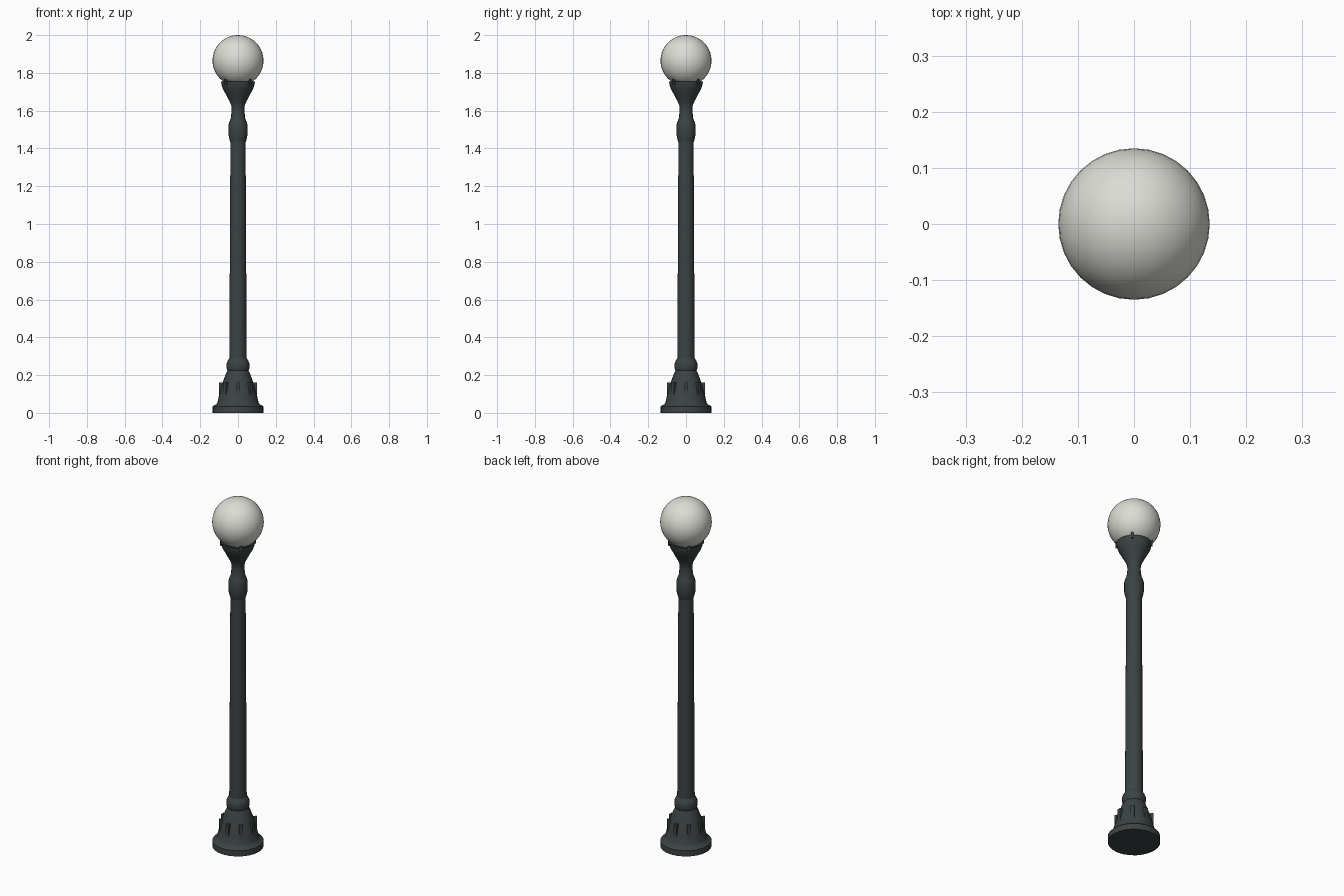
import bpy, bmesh
from math import pi, sin, cos, radians
from mathutils import Matrix, Vector

if "Cube" in bpy.data.objects:
    bpy.data.objects.remove(bpy.data.objects["Cube"], do_unlink=True)


def material(name, rgb):
    m = bpy.data.materials.new(name)
    m.use_nodes = True
    m.diffuse_color = (*rgb, 1)
    m.node_tree.nodes["Principled BSDF"].inputs["Base Color"].default_value = (*rgb, 1)
    return m


iron = material("dark_iron", (0.045, 0.056, 0.056))
glass = material("frosted_white", (0.72, 0.72, 0.67))


def finish(bm, name, mat, smooth=True):
    bmesh.ops.recalc_face_normals(bm, faces=bm.faces)
    me = bpy.data.meshes.new(name)
    bm.to_mesh(me)
    bm.free()
    me.materials.append(mat)
    ob = bpy.data.objects.new(name, me)
    bpy.context.collection.objects.link(ob)
    if smooth:
        bpy.ops.object.select_all(action='DESELECT')
        ob.select_set(True)
        bpy.context.view_layer.objects.active = ob
        bpy.ops.object.shade_smooth_by_angle(angle=radians(40))
    return ob


def lathe(name, profile, mat, sides=24):
    """Revolve (radius, height) points around z and cap both ends."""
    bm = bmesh.new()
    rings = [[bm.verts.new((r * cos(2 * pi * i / sides), r * sin(2 * pi * i / sides), z))
              for i in range(sides)] for r, z in profile]
    for a, b in zip(rings, rings[1:]):
        for i in range(sides):
            j = (i + 1) % sides
            bm.faces.new((a[i], a[j], b[j], b[i]))
    bm.faces.new(rings[0])
    bm.faces.new(rings[-1])
    return finish(bm, name, mat)


def radial_boxes(name, count, start, r0, r1, z0, z1, width):
    """Upright boxes spaced evenly around the post."""
    bm = bmesh.new()
    for i in range(count):
        turn = Matrix.Rotation(start + 2 * pi * i / count, 4, 'Z')
        place = Matrix.Translation(Vector(((r0 + r1) / 2, 0, (z0 + z1) / 2)))
        size = Matrix.Diagonal((r1 - r0, width, z1 - z0, 1))
        bmesh.ops.create_cube(bm, size=1, matrix=turn @ place @ size)
    return finish(bm, name, iron, smooth=False)


# Flared foot with its collar
lathe("base", [(0.134, 0), (0.134, 0.033), (0.128, 0.039), (0.115, 0.045), (0.109, 0.055),
               (0.1, 0.095), (0.085, 0.15), (0.065, 0.205), (0.056, 0.225), (0.06, 0.235),
               (0.061, 0.26), (0.055, 0.275), (0.046, 0.29)], iron)
radial_boxes("base_fins", 8, 0, 0.05, 0.1, 0.07, 0.16, 0.02)

# Tapered shaft
lathe("shaft", [(0.046, 0.28), (0.04, 1.46)], iron)

# Upper collar and neck
lathe("collar", [(0.04, 1.43), (0.047, 1.455), (0.05, 1.47), (0.05, 1.525), (0.046, 1.54),
                 (0.038, 1.56), (0.034, 1.6), (0.034, 1.63)], iron)

# Cup holding the globe, with a shallow recess
lathe("cup", [(0.034, 1.61), (0.036, 1.63), (0.045, 1.65), (0.066, 1.69), (0.08, 1.715),
              (0.087, 1.735), (0.09, 1.754), (0.082, 1.754), (0.078, 1.742)], iron)
radial_boxes("globe_clips", 4, pi / 4, 0.082, 0.094, 1.735, 1.775, 0.012)

# Globe
bm = bmesh.new()
bmesh.ops.create_uvsphere(bm, u_segments=32, v_segments=20, radius=0.135,
                          matrix=Matrix.Translation((0, 0, 1.865)))
finish(bm, "globe", glass)
